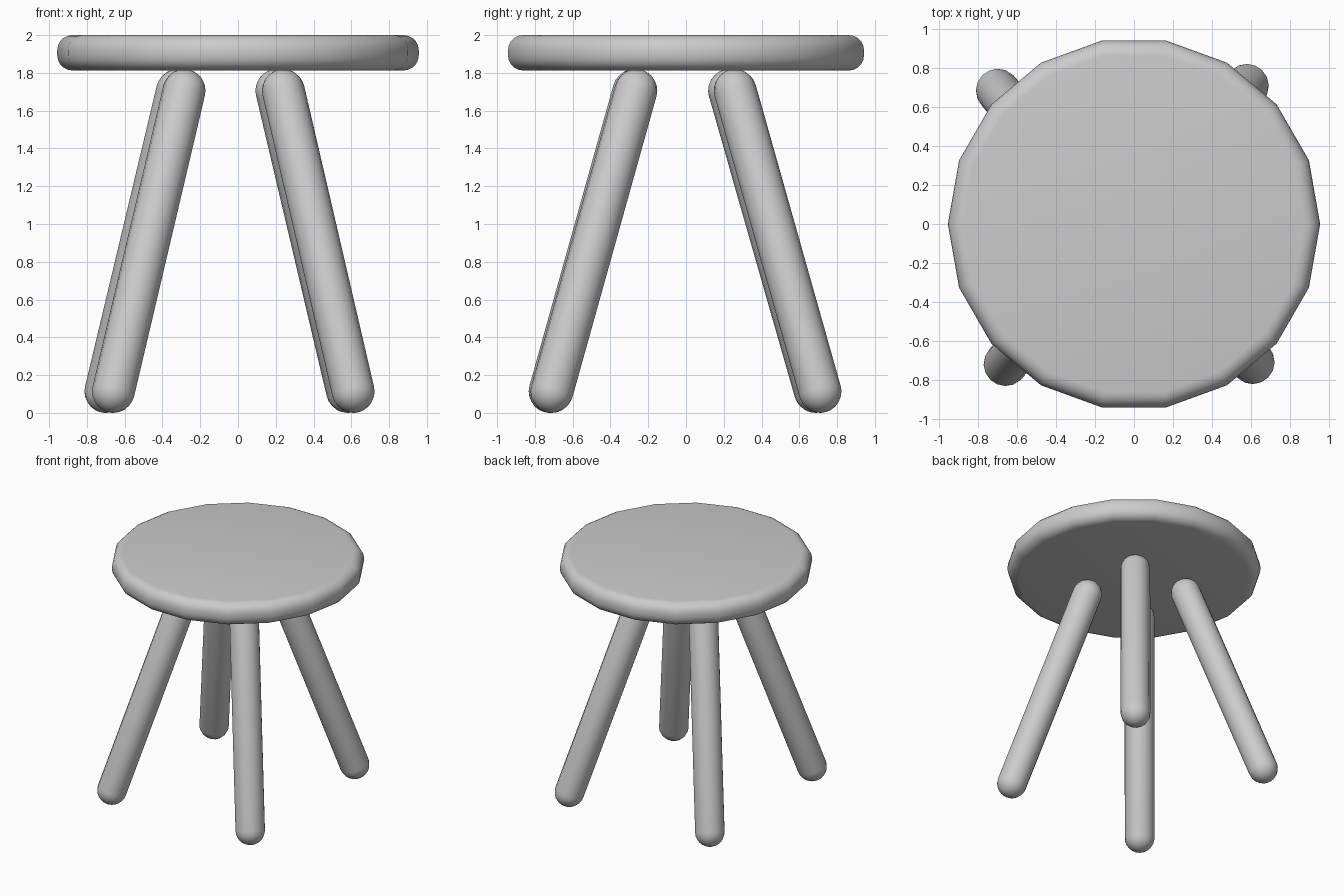
import bpy, bmesh, math
from mathutils import Vector

if "Cube" in bpy.data.objects:
    bpy.data.objects.remove(bpy.data.objects["Cube"])


def lathe(name, profile, sides, base=(0, 0, 0), axis=(0, 0, 1)):
    """Revolve (radius, height) points about an axis; ends are closed."""
    bm = bmesh.new()
    rot = Vector((0, 0, 1)).rotation_difference(Vector(axis).normalized())
    rings = []
    for r, h in profile:
        ring = []
        for i in range(sides):
            a = 2 * math.pi * i / sides
            p = Vector((r * math.cos(a), r * math.sin(a), h))
            ring.append(bm.verts.new(rot @ p + Vector(base)))
        rings.append(ring)
    for lo, hi in zip(rings, rings[1:]):
        for i in range(sides):
            j = (i + 1) % sides
            bm.faces.new((lo[i], lo[j], hi[j], hi[i]))
    bm.faces.new(rings[0][::-1])
    bm.faces.new(rings[-1])
    for f in bm.faces:
        f.smooth = True
    mesh = bpy.data.meshes.new(name)
    bm.to_mesh(mesh)
    bm.free()
    ob = bpy.data.objects.new(name, mesh)
    bpy.context.collection.objects.link(ob)
    bpy.context.view_layer.objects.active = ob
    bpy.ops.object.select_all(action='DESELECT')
    ob.select_set(True)
    bpy.ops.object.shade_smooth_by_angle(angle=math.radians(35))
    return ob


def arc(cr, ch, radius, a0, a1, steps):
    return [(cr + radius * math.cos(math.radians(a0 + (a1 - a0) * k / steps)),
             ch + radius * math.sin(math.radians(a0 + (a1 - a0) * k / steps)))
            for k in range(steps + 1)]


# Seat: 18-sided disc with a rounded rim
R, LOW, HIGH, BEV = 0.957, 1.813, 2.0, 0.08
lathe("seat",
      arc(R - BEV, LOW + BEV, BEV, -90, 0, 5) + arc(R - BEV, HIGH - BEV, BEV, 0, 90, 5),
      18)

# Legs: splayed, slightly uneven round-ended rods
r = 0.113
Z0, Z1 = r, 1.82 - r
legs = {
    "front_left_leg": ((-0.66, -0.72), (-0.285, -0.275)),
    "front_right_leg": ((0.61, -0.71), (0.24, -0.265)),
    "back_left_leg": ((-0.70, 0.685), (-0.32, 0.23)),
    "back_right_leg": ((0.58, 0.71), (0.205, 0.26)),
}
for name, (foot, top) in legs.items():
    a, b = Vector((*foot, Z0)), Vector((*top, Z1))
    length = (b - a).length
    lathe(name, arc(0, 0, r, -85, 0, 6) + arc(0, length, r, 0, 85, 6), 16, a, b - a)
